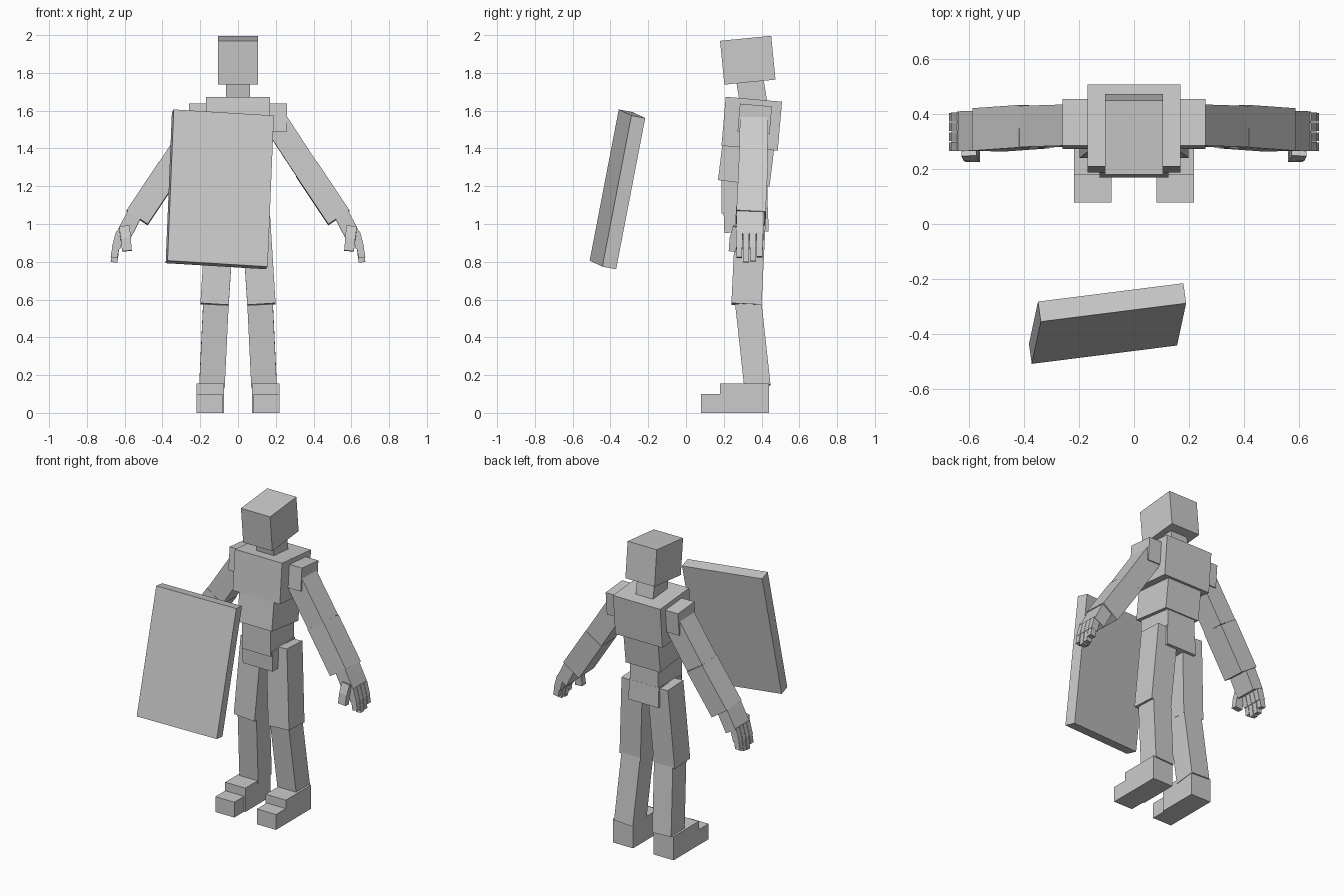
import bpy, math
from mathutils import Vector, Matrix

if "Cube" in bpy.data.objects:
    bpy.data.objects.remove(bpy.data.objects["Cube"])

grey = bpy.data.materials.new("plain_grey")
grey.diffuse_color = (0.6, 0.6, 0.6, 1)
grey.use_nodes = True
grey.node_tree.nodes["Principled BSDF"].inputs["Base Color"].default_value = grey.diffuse_color


def block(name, centre, ax, ay, az):
    """Box spanned by three full edge vectors around its centre."""
    c, ax, ay, az = (Vector(v) for v in (centre, ax, ay, az))
    verts = [c + ax * i + ay * j + az * k
             for k in (-.5, .5) for j in (-.5, .5) for i in (-.5, .5)]
    faces = [(0, 2, 3, 1), (4, 5, 7, 6), (0, 1, 5, 4),
             (2, 6, 7, 3), (0, 4, 6, 2), (1, 3, 7, 5)]
    mesh = bpy.data.meshes.new(name)
    mesh.from_pydata(verts, [], faces)
    mesh.materials.append(grey)
    obj = bpy.data.objects.new(name, mesh)
    bpy.context.collection.objects.link(obj)
    return obj


def tilted(name, centre, size, pitch=0):
    """Box pitched around the x axis, in degrees."""
    r = Matrix.Rotation(math.radians(pitch), 3, 'X')
    axes = [r @ Vector(v) for v in ((size[0], 0, 0), (0, size[1], 0), (0, 0, size[2]))]
    return block(name, centre, *axes)


def beam(name, start, end, width, depth):
    """Box running from start to end; width lies towards x, depth towards y."""
    a, b = Vector(start), Vector(end)
    up = a - b
    n = up.normalized()
    x = Vector((1, 0, 0))
    x = (x - n * x.dot(n)).normalized()
    return block(name, (a + b) / 2, x * width, n.cross(x) * depth, up)


# Head and torso
tilted("head", (0, .327, 1.867), (.21, .272, .233), 5.6)
tilted("neck", (0, .348, 1.70), (.125, .145, .15), 9)
tilted("chest", (0, .348, 1.531), (.34, .299, .26), -5)
tilted("abdomen", (0, .318, 1.315), (.25, .275, .20), -7)
tilted("waist", (0, .31, 1.145), (.205, .245, .18), 0)
tilted("pelvis", (0, .318, 1.022), (.215, .235, .13), 2)

# Limbs, mirrored left and right
for side, s in (("left", 1), ("right", -1)):
    def limb(name, a, b, w, d):
        beam(f"{side}_{name}", (a[0] * s, a[1], a[2]), (b[0] * s, b[1], b[2]), w, d)

    # Leg
    limb("thigh", (.092, .345, 1.085), (.124, .32, .573), .15, .16)
    limb("shin", (.117, .33, .58), (.138, .378, .14), .135, .14)
    tilted(f"{side}_foot", (.146 * s, .31, .0775), (.145, .26, .155))
    tilted(f"{side}_toes", (.150 * s, .13, .05), (.137, .102, .10))

    # Arm
    tilted(f"{side}_shoulder", (.198 * s, .364, 1.556), (.125, .17, .148), -5)
    limb("upper_arm", (.204, .36, 1.533), (.364, .355, 1.288), .131, .15)
    limb("forearm", (.364, .355, 1.288), (.534, .343, 1.033), .134, .155)

    # Hand
    limb("palm", (.545, .34, 1.058), (.61, .338, .932), .08, .145)
    for i, tip in enumerate((.822, .797, .803, .826)):
        y = .282 + i * .036
        limb(f"finger_{i + 1}_base", (.624, y, .955), (.646, y, .872), .045, .033)
        limb(f"finger_{i + 1}_tip", (.646, y, .885), (.656, y, tip), .036, .031)
    limb("thumb_base", (.602, .268, .985), (.594, .25, .92), .055, .04)
    limb("thumb_tip", (.594, .25, .925), (.588, .245, .857), .052, .038)

# Tilted shield panel floating in front
block("shield", (-.0965, -.363, 1.1835), (.53, .067, -.032),
      (-.01, .073, -.0136), (.033, .154, .80))
